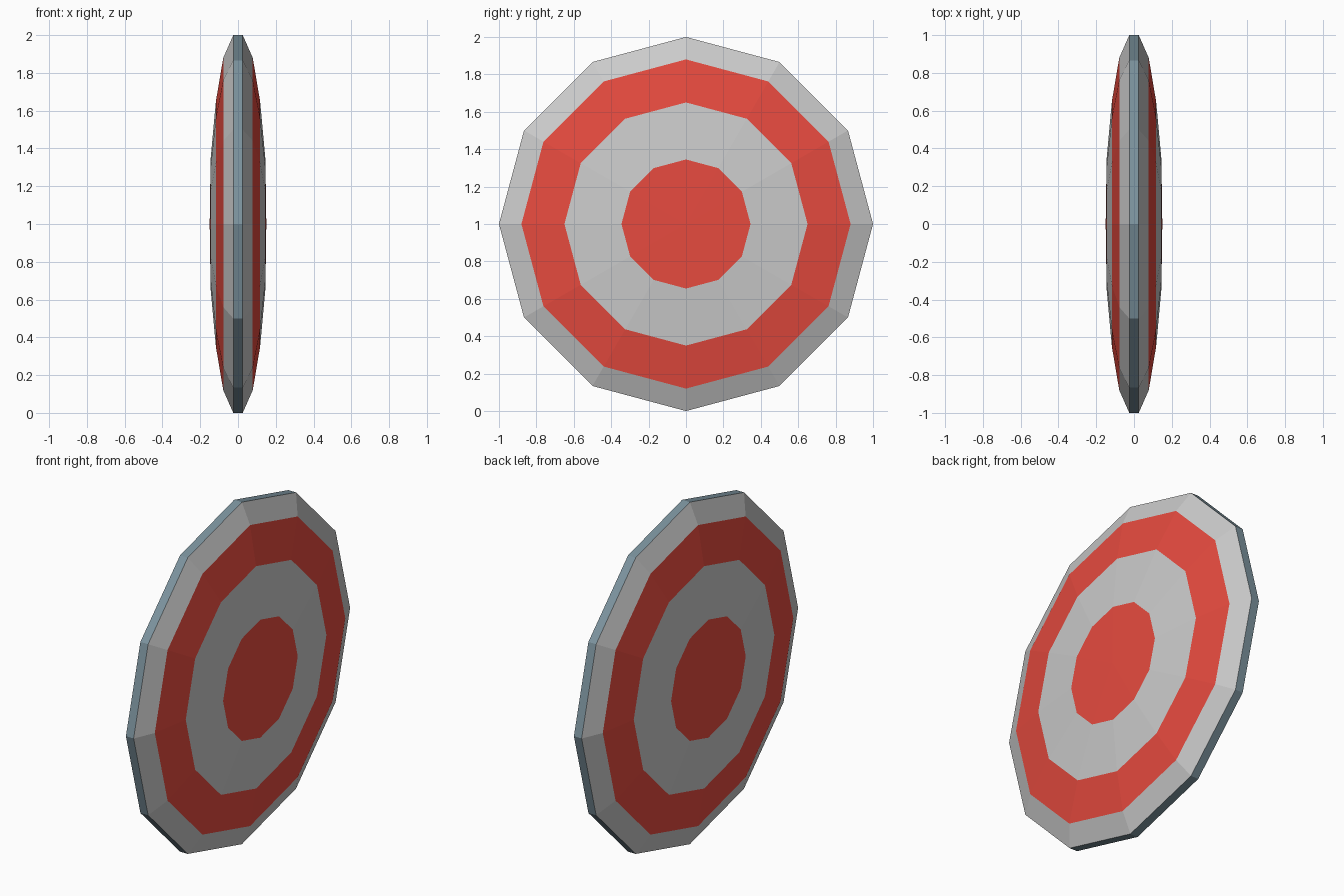
import bpy, bmesh
from math import sin, cos, pi

if "Cube" in bpy.data.objects:
    bpy.data.objects.remove(bpy.data.objects["Cube"])

SIDES = 12
CENTRE_Z = 1.0


def material(name, color):
    mat = bpy.data.materials.new(name)
    mat.diffuse_color = (*color, 1)
    mat.use_nodes = True
    mat.node_tree.nodes["Principled BSDF"].inputs["Base Color"].default_value = mat.diffuse_color
    return mat


def turned_part(name, profiles, mat=None):
    """Turn each list of (radius, x) points around the x axis."""
    bm = bmesh.new()
    for profile in profiles:
        rings = []
        for r, x in profile:
            count = SIDES if r > 0 else 1
            rings.append([bm.verts.new((x, r * sin(2 * pi * i / SIDES),
                                        CENTRE_Z + r * cos(2 * pi * i / SIDES)))
                          for i in range(count)])
        for a, b in zip(rings, rings[1:]):
            for i in range(SIDES):
                j = (i + 1) % SIDES
                loop = [a[i], a[j], b[j % len(b)], b[i % len(b)]]
                bm.faces.new(list(dict.fromkeys(loop)))
    # Point every face away from the disc centre
    bm.normal_update()
    for f in bm.faces:
        c = f.calc_center_median()
        c.z -= CENTRE_Z
        if f.normal.dot(c) < 0:
            f.normal_flip()
    mesh = bpy.data.meshes.new(name)
    bm.to_mesh(mesh)
    bm.free()
    obj = bpy.data.objects.new(name, mesh)
    bpy.context.collection.objects.link(obj)
    if mat:
        mesh.materials.append(mat)
    return obj


def both_faces(*points):
    return [[(r, s * x) for r, x in points] for s in (1, -1)]


red = material("red", (0.8, 0.07, 0.05))
slate = material("slate", (0.2, 0.29, 0.34))

# Domed face steps, from rim to middle: (radius, x)
edge, outer, inner, eye, apex = (1, 0.025), (0.88, 0.078), (0.65, 0.117), (0.345, 0.145), (0, 0.15)

# Flat band round the edge
turned_part("rim", [[(1, -0.025), (1, 0.025)]], slate)
# Alternating rings, on both faces
turned_part("outer_grey_ring", both_faces(edge, outer))
turned_part("red_ring", both_faces(outer, inner), red)
turned_part("inner_grey_ring", both_faces(inner, eye))
# Red centre
turned_part("bullseye", both_faces(eye, apex), red)
